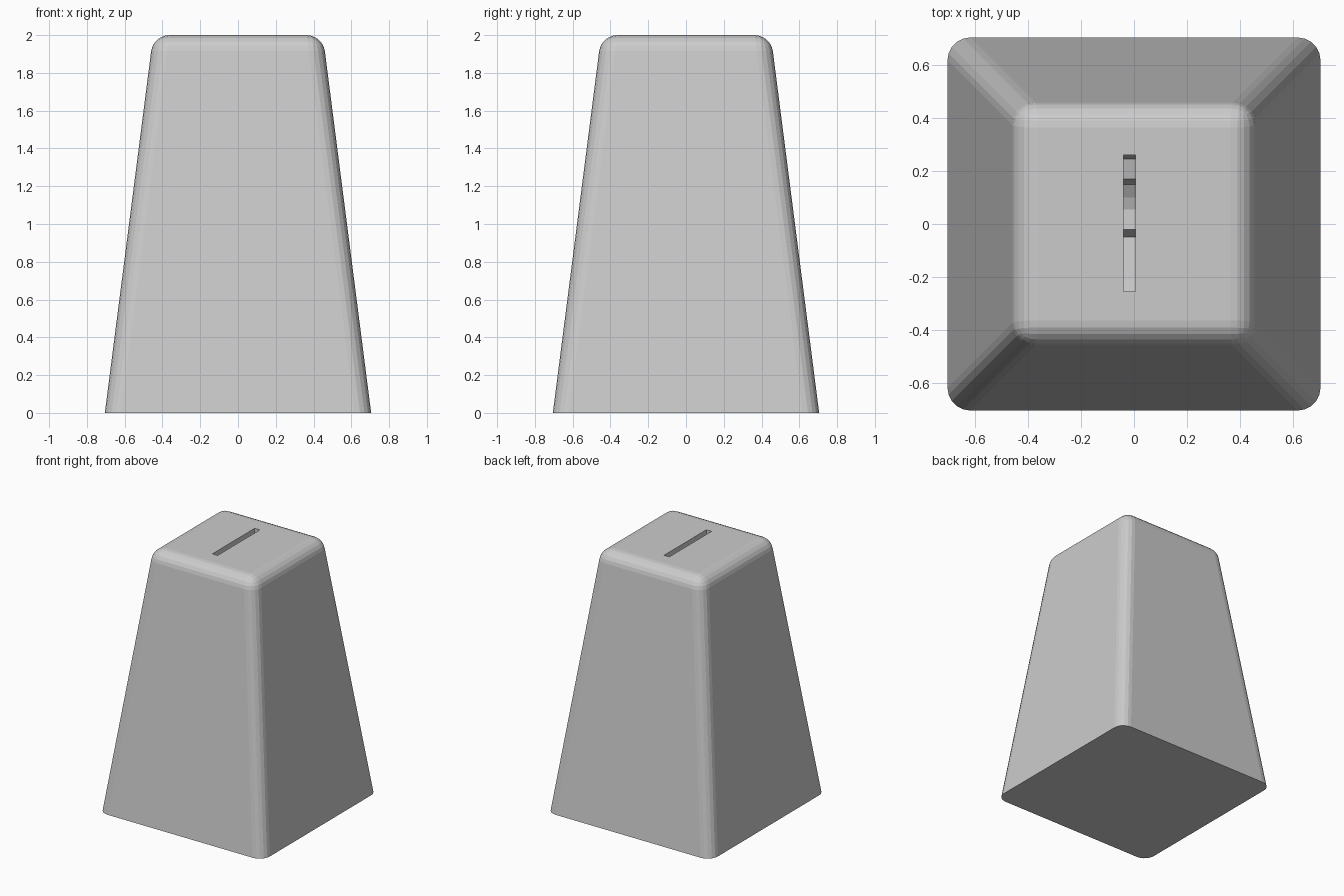
import bpy, bmesh

if "Cube" in bpy.data.objects:
    bpy.data.objects.remove(bpy.data.objects["Cube"])


def finish(name, bm):
    bmesh.ops.recalc_face_normals(bm, faces=bm.faces)
    mesh = bpy.data.meshes.new(name)
    bm.to_mesh(mesh)
    bm.free()
    obj = bpy.data.objects.new(name, mesh)
    bpy.context.collection.objects.link(obj)
    return obj


# Tapered body: rounded corners and top rim, sharp flat base
BASE, TOP, HEIGHT = 0.705, 0.449, 2.0
bm = bmesh.new()
bmesh.ops.create_cube(bm, size=2)
for v in bm.verts:
    half = TOP if v.co.z > 0 else BASE
    v.co = (v.co.x * half, v.co.y * half, HEIGHT if v.co.z > 0 else 0)
rounded = [e for e in bm.edges if max(v.co.z for v in e.verts) > 1]
bmesh.ops.bevel(bm, geom=rounded, offset=0.085, offset_type='OFFSET',
                segments=5, profile=0.5, affect='EDGES')
body = finish("tapered_body", bm)

# Slot cutter: uneven floor profile extruded across the slot width
profile = [(0.26, 2.1), (0.26, 1.86), (0.245, 1.80), (0.17, 1.78),
           (0.15, 1.73), (0.10, 1.70), (0.055, 1.685), (-0.02, 1.69),
           (-0.05, 1.62), (-0.21, 1.64), (-0.256, 1.65), (-0.256, 2.1)]
bm = bmesh.new()
face = bm.faces.new([bm.verts.new((-0.04, y, z)) for y, z in profile])
side = bmesh.ops.extrude_face_region(bm, geom=[face])
for v in side["geom"]:
    if isinstance(v, bmesh.types.BMVert):
        v.co.x = 0.005
cutter = finish("slot_cutter", bm)
cutter.hide_render = True
cutter.hide_set(True)

cut = body.modifiers.new("slot", 'BOOLEAN')
cut.operation = 'DIFFERENCE'
cut.solver = 'EXACT'
cut.object = cutter
